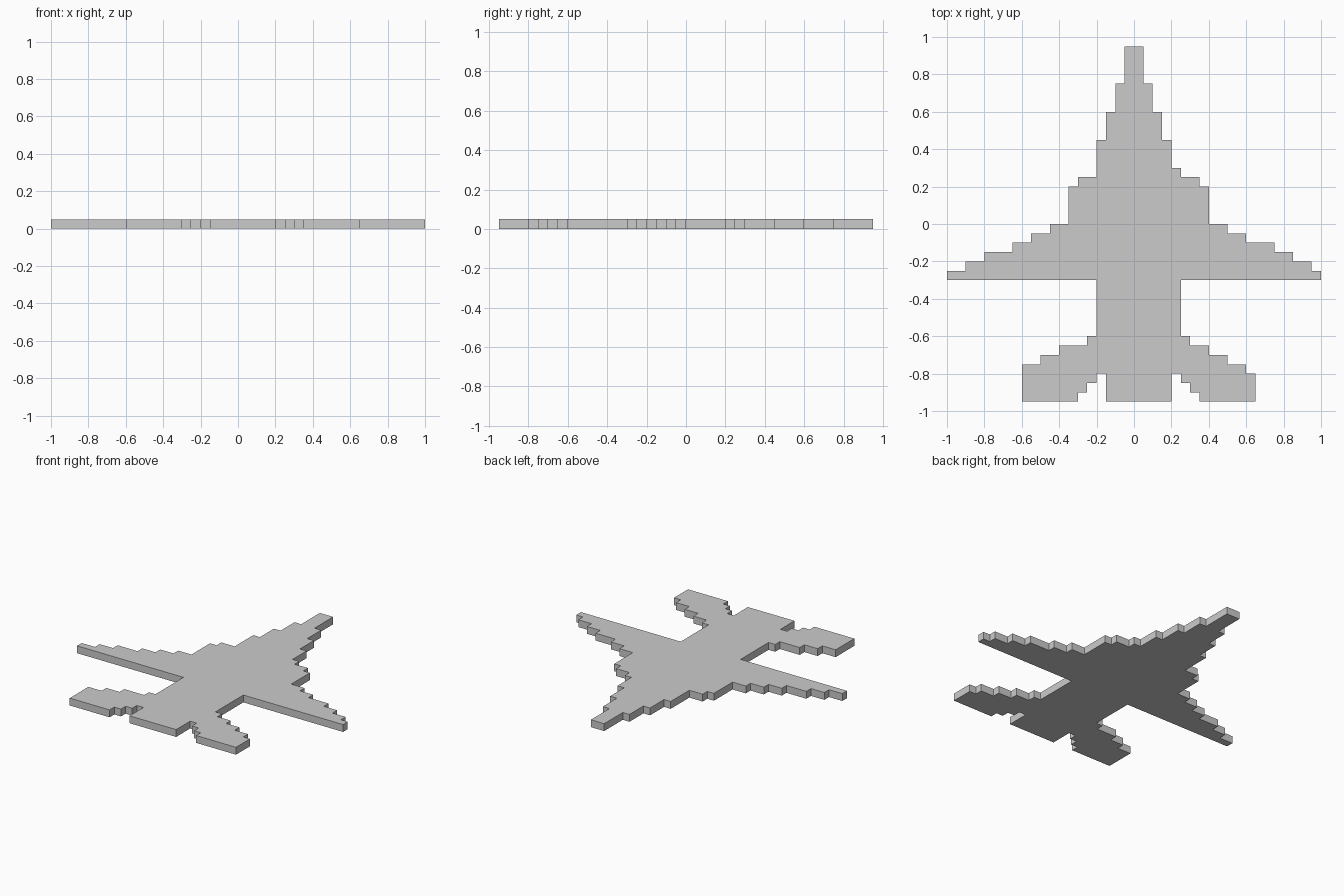
import bpy, bmesh

if "Cube" in bpy.data.objects:
    bpy.data.objects.remove(bpy.data.objects["Cube"])

THICK = 0.05

def staircase(start, steps):
    """Walk from start: each step goes along y to the level, then along x to the new edge."""
    pts = [start]
    x = start[0]
    for new_x, y in steps:
        pts += [(x, y), (new_x, y)]
        x = new_x
    return pts

# Right edge, nose to tail: (new x, y of the step)
right = staircase((0.05, 0.95), [
    (0.10, 0.75), (0.15, 0.60), (0.20, 0.45), (0.25, 0.30), (0.35, 0.25),
    (0.40, 0.20), (0.50, 0.0), (0.60, -0.05), (0.75, -0.10), (0.85, -0.15),
    (0.95, -0.20), (1.00, -0.25), (0.25, -0.30), (0.30, -0.60), (0.40, -0.65),
    (0.50, -0.70), (0.60, -0.75), (0.65, -0.80),
    # tailplane rear edge and notch beside the fuselage
    (0.35, -0.95), (0.30, -0.90), (0.25, -0.85), (0.20, -0.80)])
right.append((0.20, -0.95))

# Left edge, nose to tail (slightly different steps)
left = staircase((-0.05, 0.95), [
    (-0.10, 0.75), (-0.15, 0.60), (-0.20, 0.45), (-0.30, 0.25), (-0.35, 0.20),
    (-0.45, 0.0), (-0.55, -0.05), (-0.65, -0.10), (-0.80, -0.15),
    (-0.90, -0.20), (-1.00, -0.25), (-0.20, -0.30), (-0.25, -0.60),
    (-0.40, -0.65), (-0.50, -0.70), (-0.60, -0.75),
    (-0.30, -0.95), (-0.25, -0.90), (-0.20, -0.85), (-0.15, -0.80)])
left.append((-0.15, -0.95))

# Flat aircraft plate: one outline extruded upward
bm = bmesh.new()
outline = left + right[::-1]
face = bm.faces.new([bm.verts.new((x, y, 0)) for x, y in outline])
ext = bmesh.ops.extrude_face_region(bm, geom=[face], use_keep_orig=True)
top = [g for g in ext["geom"] if isinstance(g, bmesh.types.BMVert)]
bmesh.ops.translate(bm, verts=top, vec=(0, 0, THICK))
bmesh.ops.recalc_face_normals(bm, faces=bm.faces)
mesh = bpy.data.meshes.new("aircraft_plate")
bm.to_mesh(mesh)
bm.free()
bpy.context.collection.objects.link(bpy.data.objects.new("aircraft_plate", mesh))
